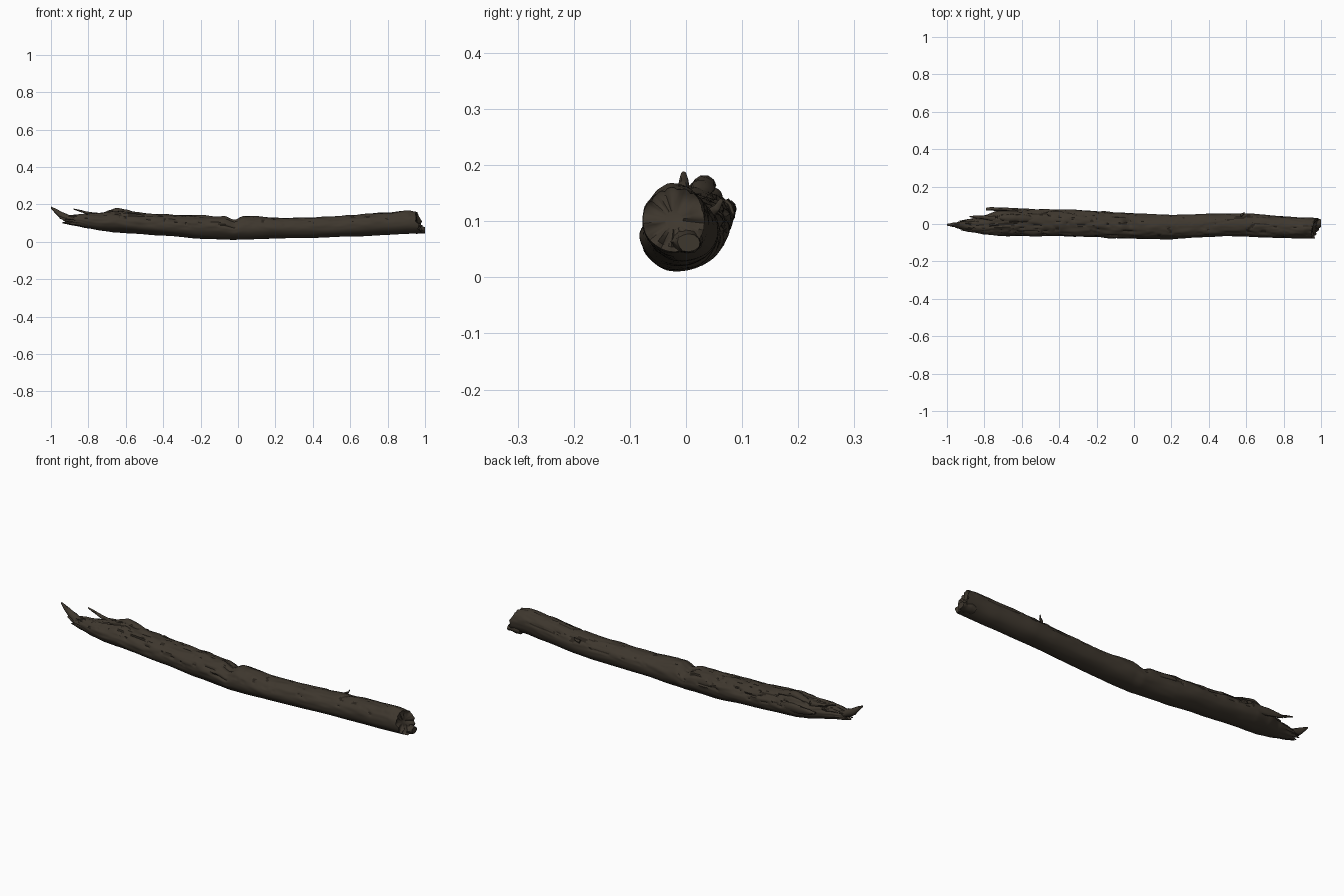
import bpy, bmesh, math
from mathutils import Vector, noise


def material(name, rgb):
    m = bpy.data.materials.new(name)
    m.diffuse_color = (*rgb, 1)
    return m


bark = material("dark brown bark", (0.048, 0.038, 0.027))
crack = material("deep crack brown", (0.022, 0.017, 0.012))

# Outline of the log: x, back/front limits in y, bottom/top limits in z
SECTIONS = [
    (-0.91, -0.032, 0.020, 0.098, 0.140), (-0.86, -0.045, 0.030, 0.085, 0.148),
    (-0.80, -0.056, 0.045, 0.070, 0.152), (-0.73, -0.062, 0.070, 0.058, 0.155),
    (-0.65, -0.064, 0.085, 0.050, 0.168), (-0.58, -0.064, 0.083, 0.045, 0.160),
    (-0.40, -0.067, 0.077, 0.033, 0.147), (-0.20, -0.070, 0.070, 0.017, 0.141),
    (-0.07, -0.076, 0.060, 0.012, 0.135), (-0.02, -0.078, 0.056, 0.011, 0.116),
    (0.03, -0.080, 0.054, 0.012, 0.139), (0.20, -0.080, 0.050, 0.017, 0.127),
    (0.50, -0.065, 0.057, 0.024, 0.135), (0.60, -0.068, 0.057, 0.028, 0.142),
    (0.80, -0.076, 0.042, 0.038, 0.157), (0.91, -0.077, 0.036, 0.043, 0.167),
    (0.975, -0.076, 0.034, 0.045, 0.160),
]


def outline(x):
    for a, b in zip(SECTIONS, SECTIONS[1:]):
        if x <= b[0]:
            t = max(0, (x - a[0]) / (b[0] - a[0]))
            t = t * t * (3 - 2 * t) * 0.5 + t * 0.5
            return [p + (q - p) * t for p, q in zip(a[1:], b[1:])]
    return SECTIONS[-1][1:]


def finish(name, bm, angle=50):
    bmesh.ops.recalc_face_normals(bm, faces=bm.faces)
    me = bpy.data.meshes.new(name)
    bm.to_mesh(me)
    bm.free()
    me.materials.append(bark)
    me.materials.append(crack)
    ob = bpy.data.objects.new(name, me)
    bpy.context.collection.objects.link(ob)
    bpy.context.view_layer.objects.active = ob
    ob.select_set(True)
    bpy.ops.object.shade_smooth_by_angle(angle=math.radians(angle))
    ob.select_set(False)
    return ob


def loft(bm, rings):
    for a, b in zip(rings, rings[1:]):
        n = len(a)
        for i in range(n):
            bm.faces.new((a[i], a[(i + 1) % n], b[(i + 1) % n], b[i]))


def ridge(x, a):
    """Lengthwise grain; near zero along a wandering crack."""
    return abs(noise.noise(Vector((x * 5, math.cos(a) * 2.2 + 7, math.sin(a) * 2.2))))


# Log body: weathered on top, smoother underneath
N, R = 56, 300
bm = bmesh.new()
rings, cracked = [], set()
for j in range(R + 1):
    x = -0.91 + 1.885 * j / R
    y0, y1, z0, z1 = outline(x)
    cy, cz, ry, rz = (y0 + y1) / 2, (z0 + z1) / 2, (y1 - y0) / 2, (z1 - z0) / 2
    ring = []
    for i in range(N):
        a = 2 * math.pi * i / N
        c, s = math.cos(a), math.sin(a)
        rough = max(0.12, min(1, 0.55 + s)) * (1 if x < 0 else 0.55)
        k = 1 + 0.05 * noise.noise(Vector((x * 6, c * 1.5, s * 1.5)))
        k += 0.10 * rough * noise.noise(Vector((x * 14, c * 4, s * 4)))
        v = ridge(x, a)
        is_crack = v < 0.05 and s > 0.1 and rough > 0.45
        if is_crack:
            k -= 0.09 * rough
        # slanted, ragged ends
        dx = 0
        if x > 0.9:
            dx = (x - 0.9) / 0.075 * (0.012 * c - 0.016 * s - 0.006
                  + 0.014 * noise.noise(Vector((c * 3, s * 3, 4))))
        elif x < -0.8:
            dx = (-0.8 - x) / 0.11 * 0.05 * (0.4 * s + noise.noise(Vector((c * 4, s * 4, 9))))
        vert = bm.verts.new((x + dx, cy + ry * c * k, cz + rz * s * k))
        if is_crack:
            cracked.add(vert)
        ring.append(vert)
    rings.append(ring)
loft(bm, rings)
for f in bm.faces:
    if sum(v in cracked for v in f.verts) >= 3:
        f.material_index = 1

# Broken end faces: shrinking, lumpy rings
for ring, depth in ((rings[0], 0.03), (rings[-1], -0.012)):
    mid = sum((v.co for v in ring), Vector()) / N
    loop, prev = [], ring
    for t in (0.85, 0.6, 0.3):
        nxt = []
        for v in ring:
            p = mid.lerp(v.co, t)
            p.x += depth * (1 - t) + 0.016 * noise.noise(p * 45)
            nxt.append(bm.verts.new(p))
        loft(bm, [prev, nxt])
        prev = nxt
    bm.faces.new(prev)
finish("log", bm)


def splinter(name, points, sides=10, wobble=0.25):
    """Tapering shard; points are x, y, z, half width, half height."""
    bm = bmesh.new()
    rings = []
    for a, b in zip(points, points[1:] + points[-1:]):
        for t in ((0, 0.25, 0.5, 0.75) if a is not b else (0,)):
            x, y, z, w, h = (p + (q - p) * t for p, q in zip(a, b))
            ring = []
            for i in range(sides):
                c, s = math.cos(2 * math.pi * i / sides), math.sin(2 * math.pi * i / sides)
                k = 1 + wobble * noise.noise(Vector((x * 35, y * 20 + c * 2, s * 2)))
                ring.append(bm.verts.new((x, y + w * c * k, z + h * s * k)))
            rings.append(ring)
    loft(bm, rings)
    bm.faces.new(rings[0])
    bm.faces.new(rings[-1])
    return finish(name, bm)


# Torn tip and long shards at the broken end
splinter("torn_tip", [(-0.80, -0.015, 0.11, 0.034, 0.035), (-0.90, -0.010, 0.120, 0.024, 0.023),
                      (-0.95, -0.005, 0.143, 0.014, 0.020), (-0.98, -0.004, 0.167, 0.010, 0.013),
                      (-1.0, -0.004, 0.183, 0.005, 0.006)])
splinter("lower_shard", [(-0.82, -0.03, 0.10, 0.018, 0.018), (-0.90, -0.022, 0.112, 0.010, 0.012),
                         (-0.955, -0.016, 0.130, 0.005, 0.005)])
splinter("upper_shard", [(-0.74, 0.028, 0.140, 0.016, 0.014), (-0.81, 0.036, 0.155, 0.009, 0.007),
                         (-0.85, 0.038, 0.167, 0.007, 0.005), (-0.88, 0.040, 0.175, 0.003, 0.003)])
splinter("back_shard", [(-0.62, 0.070, 0.115, 0.014, 0.026), (-0.70, 0.079, 0.118, 0.010, 0.020),
                        (-0.76, 0.081, 0.122, 0.009, 0.012), (-0.79, 0.079, 0.124, 0.007, 0.006)])
# Raised strip of bark along the top
splinter("bark_ridge", [(-0.53, 0.025, 0.145, 0.012, 0.008), (-0.60, 0.03, 0.158, 0.022, 0.016),
                        (-0.65, 0.032, 0.164, 0.022, 0.018), (-0.70, 0.032, 0.152, 0.016, 0.013),
                        (-0.73, 0.034, 0.145, 0.008, 0.008)])
# Small twig stub and the jagged lip at the sawn end
splinter("twig_stub", [(0.570, 0.046, 0.115, 0.010, 0.010), (0.588, 0.056, 0.124, 0.006, 0.006),
                       (0.592, 0.062, 0.136, 0.004, 0.004)], 8)
splinter("end_lip", [(0.93, 0.0, 0.066, 0.030, 0.022), (0.975, 0.0, 0.064, 0.027, 0.020),
                     (1.0, 0.005, 0.062, 0.020, 0.016)], 12)
